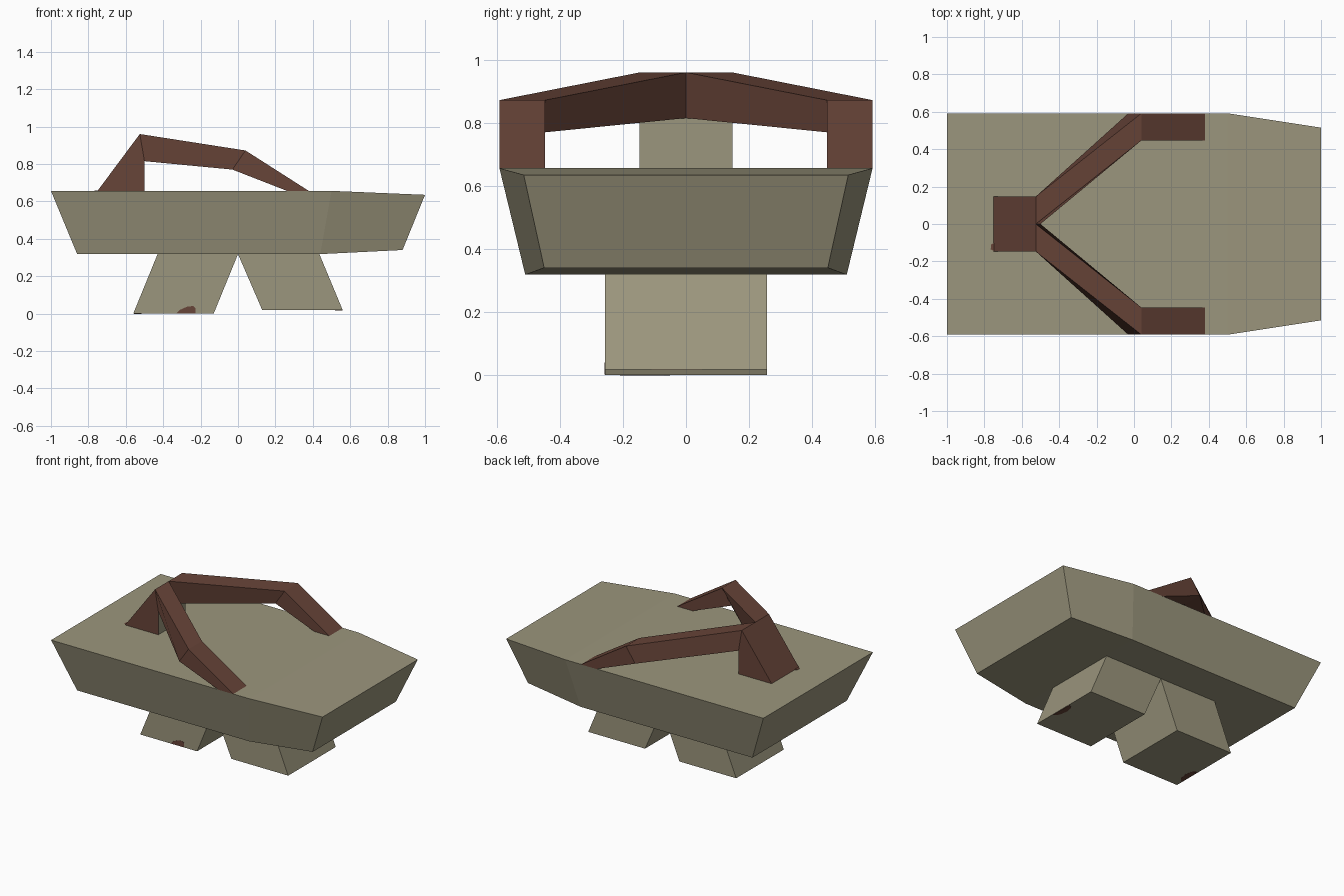
import bpy, bmesh

if "Cube" in bpy.data.objects:
    bpy.data.objects.remove(bpy.data.objects["Cube"])


def material(name, rgb):
    m = bpy.data.materials.new(name)
    m.diffuse_color = (*rgb, 1)
    m.use_nodes = True
    m.node_tree.nodes["Principled BSDF"].inputs["Base Color"].default_value = m.diffuse_color
    return m


STONE = material("olive grey", (0.33, 0.305, 0.205))
BROWN = material("dark brown", (0.137, 0.058, 0.040))


def make(name, rings, mats):
    """Skin a row of equal point rings and cap both ends."""
    bm = bmesh.new()
    loops = [[bm.verts.new(p) for p in r] for r in rings]
    n = len(loops[0])
    for a, b in zip(loops, loops[1:]):
        for i in range(n):
            j = (i + 1) % n
            bm.faces.new((a[i], a[j], b[j], b[i]))
    bm.faces.new(loops[0])
    bm.faces.new(loops[-1])
    bmesh.ops.recalc_face_normals(bm, faces=bm.faces)
    me = bpy.data.meshes.new(name)
    bm.to_mesh(me)
    bm.free()
    for m in mats:
        me.materials.append(m)
    ob = bpy.data.objects.new(name, me)
    bpy.context.collection.objects.link(ob)
    return ob


def extrude_y(name, profile, half, mats):
    return make(name, [[(x, y, z) for x, z in profile] for y in (-half, half)], mats)


# Hull: stations of (top x, half width, z) and (bottom x, half width, z)
stations = [((-1, 0.592, 0.656), (-0.86, 0.51, 0.318)),
            ((0.5, 0.592, 0.656), (0.44, 0.51, 0.318)),
            ((1, 0.515, 0.635), (0.88, 0.45, 0.34))]
make("hull", [[(t[0], -t[1], t[2]), (t[0], t[1], t[2]),
               (b[0], b[1], b[2]), (b[0], -b[1], b[2])] for t, b in stations], [STONE])

# Splayed legs
extrude_y("rear_leg", [(-0.56, 0), (-0.13, 0), (0, 0.318), (-0.43, 0.318)], 0.257, [STONE])
extrude_y("front_leg", [(0.13, 0.018), (0.56, 0.018), (0.435, 0.318), (0, 0.318)], 0.257, [STONE])

# Rear post of the handle, its forward face in the hull colour
post = extrude_y("handle_post", [(-0.752, 0.655), (-0.5, 0.655), (-0.5, 0.815), (-0.525, 0.96)],
                 0.147, [BROWN, STONE])
for f in post.data.polygons:
    if f.normal.x > 0.999:
        f.material_index = 1

# Forked handle arms, each running down to the deck edge
path = [((-0.525, 0.96), (-0.5, 0.815), (0.0, 0.147)),
        ((0.04, 0.872), (-0.03, 0.77), (0.447, 0.592)),
        ((0.38, 0.655), (0.265, 0.655), (0.447, 0.592))]
for side, s in (("left", 1), ("right", -1)):
    make(side + "_handle_arm",
         [[(t[0], s * y[0], t[1]), (t[0], s * y[1], t[1]),
           (b[0], s * y[1], b[1]), (b[0], s * y[0], b[1])] for t, b, y in path], [BROWN])

# Small painted marks, as thin plates
mark = [(-0.33, 0.001), (-0.31, 0.02), (-0.27, 0.038), (-0.24, 0.04), (-0.228, 0.03), (-0.228, 0.001)]
make("leg_mark", [[(x, y, z) for x, z in mark] for y in (-0.259, -0.254)], [BROWN])
blob = [(-0.745, -0.1), (-0.765, -0.11), (-0.766, -0.135), (-0.745, -0.147)]
make("deck_mark", [[(x, y, z) for x, y in blob] for z in (0.654, 0.658)], [BROWN])
half_oval = [(0.0, -0.09), (0.03, -0.06), (0.04, 0.0), (0.03, 0.05), (0.0, 0.07)]
make("front_sole_mark", [[(0.558 - x, y - 0.02, z) for x, y in half_oval] for z in (0.016, 0.02)], [BROWN])
make("rear_sole_mark", [[(-0.556 + x, y - 0.12, z) for x, y in half_oval] for z in (-0.001, 0.002)], [BROWN])
